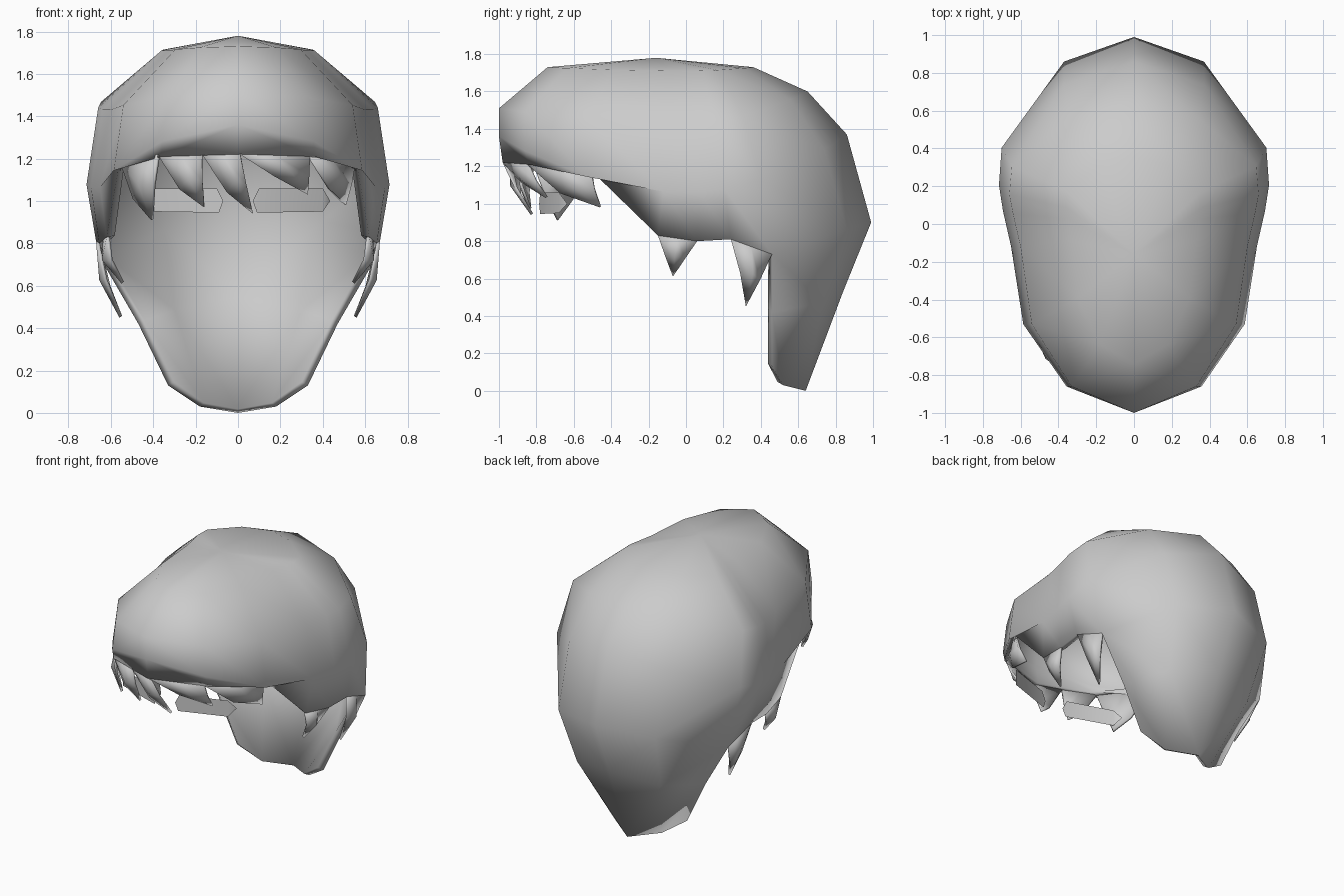
import bpy, bmesh
from mathutils import Vector as V

if "Cube" in bpy.data.objects:
    bpy.data.objects.remove(bpy.data.objects["Cube"])

CENTRE = V((0, 0, 0.8))


def finish(name, verts, faces, thick):
    """Mesh with outward normals, smooth shading and an inward thickness."""
    me = bpy.data.meshes.new(name)
    ob = bpy.data.objects.new(name, me)
    bpy.context.collection.objects.link(ob)
    bm = bmesh.new()
    vs = [bm.verts.new(v) for v in verts]
    for f in faces:
        bm.faces.new([vs[i] for i in f])
    bmesh.ops.remove_doubles(bm, verts=bm.verts, dist=0.0005)
    bm.normal_update()
    for f in bm.faces:
        if f.normal.dot(f.calc_center_median() - CENTRE) < 0:
            f.normal_flip()
        f.smooth = True
    bm.to_mesh(me)
    bm.free()
    if thick:
        m = ob.modifiers.new("thickness", 'SOLIDIFY')
        m.thickness, m.offset = thick, -1
    return ob


# Half outline seen from the top, front centre to back centre
OUTLINE = [(0, -1), (.5, -.86), (.82, -.53), (.91, -.12), (.97, .08),
           (1, .24), (.98, .47), (.52, .86), (0, 1)]


def ring(w, yf, yb, zf, zs, zb):
    return [V((x * w, y * (yf if y < 0 else yb),
               zs + ((zf if y < 0 else zb) - zs) * y * y)) for x, y in OUTLINE]


# Hairline and the long tail of hair down the neck
hairline = [V(p) for p in [(0, -.98, 1.22), (.36, -.84, 1.21), (.56, -.51, 1.18),
            (.62, -.15, .83), (.655, .06, .80), (.67, .24, .81), (.65, .46, .73),
            (.37, .86, .86), (0, .99, .90)]]
tail = [[V((.47, .46, .42)), V((.32, .73, .47)), V((0, .84, .53))],
        [V((.33, .46, .13)), V((.18, .52, .03)), V((0, .64, 0))]]
rings = [ring(.36, .74, .36, 1.73, 1.71, 1.73),
         ring(.66, 1.0, .65, 1.51, 1.43, 1.60),
         ring(.715, 1.0, .86, 1.36, 1.06, 1.37), hairline]

# Hair cap: crown fan, rings and tail, built on both sides
verts, faces = [], []


def add(*pts):
    faces.append(list(range(len(verts), len(verts) + len(pts))))
    verts.extend(pts)


def strip(a, b, s):
    flip = lambda p: V((p.x * s, p.y, p.z))
    for i in range(len(a) - 1):
        add(flip(a[i]), flip(a[i + 1]), flip(b[i + 1]), flip(b[i]))


for s in (1, -1):
    r = rings[0]
    for i in range(8):
        add(V((0, -.16, 1.78)), V((r[i].x * s, r[i].y, r[i].z)),
            V((r[i + 1].x * s, r[i + 1].y, r[i + 1].z)))
    for a, b in zip(rings, rings[1:]):
        strip(a, b, s)
    strip(hairline[6:], tail[0], s)
    strip(tail[0], tail[1], s)
finish("hair_cap", verts, faces, 0.04)


# Pointed locks hanging from the hairline
def lock(name, a, b, tip, bow=0.04):
    a, b, tip = V(a), V(b), V(tip)
    out = ((a + b) / 2 - V((0, 0, 1)))
    out.z = 0
    out.normalize()
    mid = (a + b) / 2
    m1 = a.lerp(tip, .5) + V((0, 0, -bow)) + out * .02
    m2 = b.lerp(tip, .5) + out * .01
    c = mid.lerp(tip, .45) + out * .045
    finish(name, [a, mid, b, m1, c, m2, tip],
           [(0, 1, 4, 3), (1, 2, 5, 4), (3, 4, 6), (4, 5, 6)], 0.015)


bangs = [(-.56, -.51, 1.19), (-.38, -.82, 1.22), (-.17, -.915, 1.22),
         (.01, -.98, 1.22), (.34, -.85, 1.21), (.555, -.51, 1.18)]
tips = [(-.41, -.69, .91), (-.16, -.84, .97), (.07, -.83, .94),
        (.33, -.75, 1.03), (.51, -.46, .98)]
for i, t in enumerate(tips):
    lock(f"bang_{i + 1}", bangs[i], bangs[i + 1], t, 0.01 if i == 3 else 0.04)
for s, side in ((1, "right"), (-1, "left")):
    for n, k, t in (("front", 3, (.55, -.07, .61)), ("rear", 5, (.56, .32, .45))):
        a, b = hairline[k], hairline[k + 1]
        lock(f"side_lock_{n}_{side}", (a.x * s, a.y, a.z), (b.x * s, b.y, b.z),
             (t[0] * s, t[1], t[2]), 0)

# Eyebrow plates
brow = [(.07, -.785, 1.0), (.10, -.78, 1.06), (.40, -.68, 1.06),
        (.435, -.635, 1.0), (.40, -.68, .95), (.09, -.78, .945)]
for s, side in ((1, "right"), (-1, "left")):
    finish(f"eyebrow_{side}", [V((x * s, y, z)) for x, y, z in brow],
           [(0, 1, 5), (1, 2, 4, 5), (2, 3, 4)], 0)
